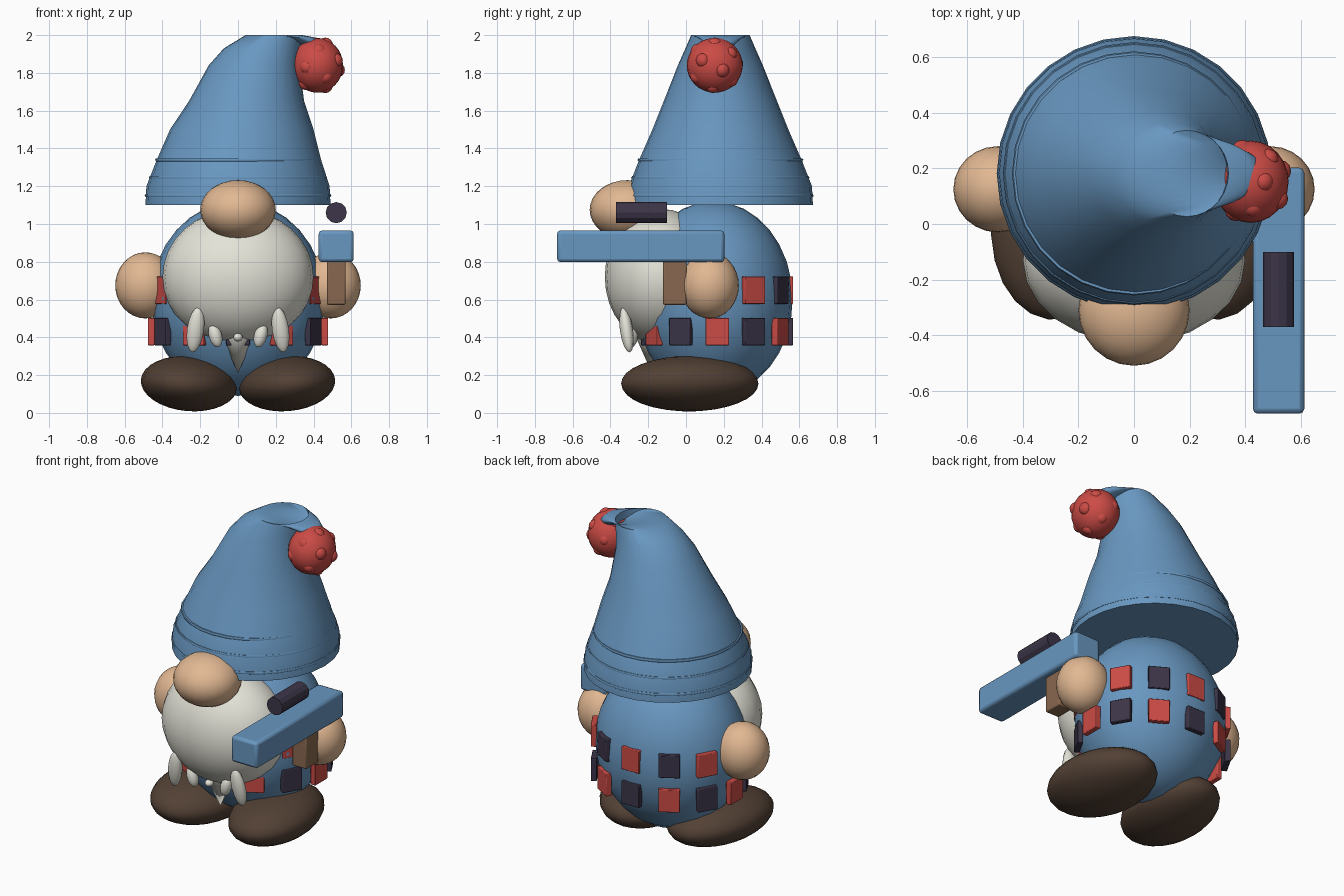
import bpy, bmesh, math
from mathutils import Vector

if "Cube" in bpy.data.objects:
    bpy.data.objects.remove(bpy.data.objects["Cube"])


def mat(name, rgb):
    m = bpy.data.materials.new(name)
    m.diffuse_color = (*rgb, 1)
    m.use_nodes = True
    m.node_tree.nodes["Principled BSDF"].inputs["Base Color"].default_value = m.diffuse_color
    return m


BLUE = mat("blue", (0.14, 0.31, 0.53))
RED = mat("red", (0.60, 0.07, 0.06))
DARK = mat("dark", (0.045, 0.035, 0.065))
SKIN = mat("skin", (0.76, 0.48, 0.29))
WHITE = mat("white", (0.78, 0.77, 0.69))
BROWN = mat("brown", (0.085, 0.052, 0.035))
WOOD = mat("wood", (0.25, 0.14, 0.08))


def finish(name, m, angle=None):
    o = bpy.context.object
    o.name = name
    o.data.materials.append(m)
    if angle:
        bpy.ops.object.shade_smooth_by_angle(angle=math.radians(angle))
    return o


def ball(name, loc, size, m, rot=(0, 0, 0), seg=24, rings=16):
    bpy.ops.mesh.primitive_uv_sphere_add(segments=seg, ring_count=rings, location=loc, rotation=rot)
    bpy.context.object.scale = size
    return finish(name, m, 60)


def box(name, loc, size, m, rz=0, bevel=0.004):
    bpy.ops.mesh.primitive_cube_add(size=1, location=loc, rotation=(0, 0, rz))
    o = bpy.context.object
    o.scale = size
    bpy.ops.object.transform_apply(location=False, rotation=False, scale=True)
    b = o.modifiers.new("bevel", "BEVEL")
    b.width, b.segments = bevel, 2
    return finish(name, m, 30)


# body, beard and nose
ball("body", (0, 0.145, 0.605), (0.46, 0.42, 0.515), BLUE)
ball("beard", (0, -0.13, 0.72), (0.40, 0.30, 0.36), WHITE)
ball("nose", (0, -0.31, 1.075), (0.20, 0.20, 0.157), SKIN)

# hands and feet
for s, side in ((-1, "left"), (1, "right")):
    ball(side + "_hand", (s * 0.49, 0.125, 0.675), (0.16, 0.155, 0.175), SKIN)
    ball(side + "_foot", (s * 0.258, 0.02, 0.155), (0.255, 0.367, 0.146), BROWN,
         (0, math.radians(-5 * s), math.radians(8 * s)))
    # beard locks
    ball(side + "_large_lock", (s * 0.225, -0.315, 0.44), (0.045, 0.035, 0.122), WHITE,
         (math.radians(8), math.radians(-8 * s), 0), 12, 8)
    ball(side + "_small_lock", (s * 0.12, -0.29, 0.41), (0.035, 0.035, 0.065), WHITE,
         (0, math.radians(15 * s), 0), 12, 8)
ball("middle_lock", (0, -0.29, 0.40), (0.025, 0.03, 0.022), WHITE, seg=12, rings=8)
bpy.ops.mesh.primitive_cone_add(vertices=12, radius1=0.085, radius2=0, depth=0.19,
                                location=(0, -0.18, 0.305), rotation=(math.pi, 0, 0))
finish("beard_tip", WHITE, 40)

# hat: horizontal rings that lean sideways and fold over; (centre x, z, radius x, radius y)
HAT = [(0, 1.10, 0.49, 0.49), (0, 1.20, 0.485, 0.485), (0.005, 1.34, 0.435, 0.43),
       (0.02, 1.50, 0.38, 0.36), (0.045, 1.65, 0.305, 0.30), (0.085, 1.84, 0.24, 0.225),
       (0.13, 1.93, 0.205, 0.185), (0.19, 2.0, 0.15, 0.155), (0.31, 1.985, 0.11, 0.115),
       (0.385, 1.955, 0.075, 0.08), (0.42, 1.90, 0.04, 0.04)]
N = 28
bm = bmesh.new()
rings = []
for cx, z, rx, ry in HAT:
    rings.append([bm.verts.new((cx + rx * math.cos(a), 0.182 + ry * math.sin(a), z))
                  for a in (2 * math.pi * i / N for i in range(N))])
for lo, hi in zip(rings, rings[1:]):
    for i in range(N):
        j = (i + 1) % N
        bm.faces.new((lo[i], lo[j], hi[j], hi[i]))
bm.faces.new(rings[0][::-1])
bm.faces.new(rings[-1])
me = bpy.data.meshes.new("hat")
bm.to_mesh(me)
bm.free()
hat = bpy.data.objects.new("hat", me)
bpy.context.collection.objects.link(hat)
bpy.context.view_layer.objects.active = hat
for o in bpy.context.selected_objects:
    o.select_set(False)
hat.select_set(True)
finish("hat", BLUE, 60)

# hat stitched bands
for k, (z, r) in enumerate(((1.15, 0.485), (1.245, 0.463), (1.34, 0.43))):
    bpy.ops.mesh.primitive_torus_add(major_radius=r, minor_radius=0.009, major_segments=28,
                                     minor_segments=6, location=(0, 0.182, z))
    finish(f"hat_band_{k}", BLUE, 60)

# pompom with bumps
c = Vector((0.42, 0.152, 1.84))
ball("pompom", c, (0.136, 0.148, 0.145), RED)
for k in range(14):
    h = 1 - 2 * (k + 0.5) / 14
    a = k * 2.39996
    w = math.sqrt(1 - h * h)
    ball(f"pompom_bump_{k}", c + 0.115 * Vector((w * math.cos(a), w * math.sin(a), h)),
         (0.04,) * 3, RED, seg=12, rings=8)

# two rows of checker patches round the body
for row, z in enumerate((0.43, 0.65)):
    for k in range(12):
        a = math.radians(-90 + 30 * k)
        box(f"patch_{row}_{k}", (0.46 * math.cos(a), 0.165 + 0.385 * math.sin(a), z),
            (0.035, 0.125, 0.145), RED if (k + row) % 2 else DARK, a)

# held toy: long block, grip and tube on top
box("toy_block", (0.52, -0.24, 0.882), (0.185, 0.885, 0.168), BLUE, bevel=0.018)
box("toy_grip", (0.52, -0.06, 0.69), (0.10, 0.125, 0.235), WOOD, bevel=0.008)
bpy.ops.mesh.primitive_cylinder_add(vertices=12, radius=0.056, depth=0.27,
                                    location=(0.52, -0.235, 1.06), rotation=(math.pi / 2, 0, 0))
finish("toy_tube", DARK)
